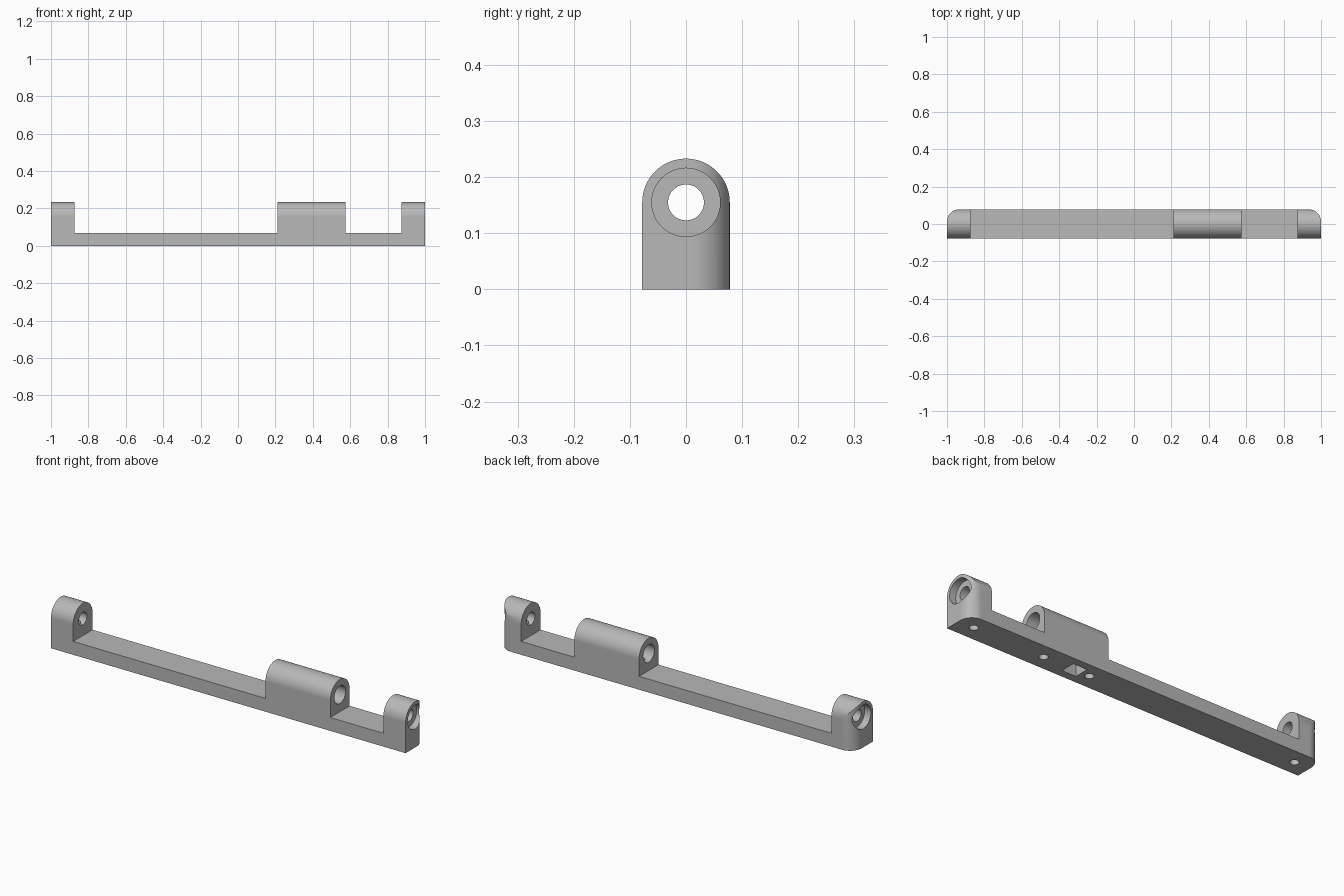
import bpy, bmesh
from math import sin, cos, pi
from mathutils import Vector

cube = bpy.data.objects.get("Cube")
if cube:
    bpy.data.objects.remove(cube, do_unlink=True)

grey = bpy.data.materials.new("light_grey")
grey.use_nodes = True
colour = (0.48, 0.48, 0.48, 1)
grey.diffuse_color = colour
grey.node_tree.nodes["Principled BSDF"].inputs["Base Color"].default_value = colour

HALF = 0.078      # half depth and radius of the rounded top
AXIS = 0.155      # height of the bore axis
CORNER = 0.065    # rounding of the rear end corners


def arc(cx, cy, r, start, end, steps=24):
    return [(cx + r * cos(start + (end - start) * i / steps),
             cy + r * sin(start + (end - start) * i / steps)) for i in range(steps + 1)]


def prism(name, outline, axis, low, high):
    """Extrude a 2D outline: (y, z) along x, or (x, y) along z."""
    bm = bmesh.new()
    place = (lambda a, b: (low, a, b)) if axis == "x" else (lambda a, b: (a, b, low))
    face = bm.faces.new([bm.verts.new(place(a, b)) for a, b in outline])
    step = Vector((high - low, 0, 0) if axis == "x" else (0, 0, high - low))
    top = bmesh.ops.extrude_face_region(bm, geom=[face])["geom"]
    bmesh.ops.translate(bm, vec=step, verts=[v for v in top if isinstance(v, bmesh.types.BMVert)])
    bmesh.ops.recalc_face_normals(bm, faces=bm.faces)
    mesh = bpy.data.meshes.new(name)
    bm.to_mesh(mesh)
    bm.free()
    mesh.materials.append(grey)
    obj = bpy.data.objects.new(name, mesh)
    bpy.context.collection.objects.link(obj)
    return obj


def combine(cutter, operation="DIFFERENCE"):
    """Apply a boolean to the bracket and remove the cutter."""
    cutter.hide_render = True
    mod = bracket.modifiers.new(cutter.name, "BOOLEAN")
    mod.operation, mod.object, mod.solver = operation, cutter, "EXACT"
    bpy.context.view_layer.objects.active = bracket
    bpy.ops.object.modifier_apply(modifier=mod.name)
    bpy.data.objects.remove(cutter, do_unlink=True)


def circle(cx, cy, r):
    return arc(cx, cy, r, 0, 2 * pi, 48)[:-1]


def rect(x0, x1, y0, y1):
    return [(x0, y0), (x1, y0), (x1, y1), (x0, y1)]


# Round-topped bar over the whole length
bracket = prism("hinge_bracket", [(-HALF, 0), (HALF, 0)] + arc(0, AXIS, HALF, 0, pi, 48),
                "x", -1.1, 1.1)

# Plan outline with rounded rear corners
plan = [(-1, -0.2), (1, -0.2)]
plan += arc(1 - CORNER, HALF - CORNER, CORNER, 0, pi / 2)
plan += arc(CORNER - 1, HALF - CORNER, CORNER, pi / 2, pi)
combine(prism("plan", plan, "z", -0.1, 0.4), "INTERSECT")

# Gaps that leave the low strip between the three knuckles
for x0, x1 in ((-0.875, 0.21), (0.575, 0.875)):
    combine(prism("gap", rect(x0, x1, -0.2, 0.2), "z", 0.068, 0.4))

# Wide bore in the middle knuckle, narrow bores and counterbores in the end ones
combine(prism("middle_bore", circle(0, AXIS, 0.045), "x", 0.19, 0.6))
for side in (-1, 1):
    for name, r, inner in (("end_bore", 0.032, 0.85), ("counterbore", 0.061, 0.965)):
        low, high = sorted((side * inner, side * 1.1))
        combine(prism(name, circle(0, AXIS, r), "x", low, high))

# Screw holes and square pocket from below, reaching the bores
for x in (-0.914, 0.256, 0.516, 0.914):
    combine(prism("screw_hole", circle(x, 0, 0.021), "z", -0.1, AXIS))
combine(prism("pocket", rect(0.30, 0.378, -0.038, 0.038), "z", -0.1, AXIS))

# Smooth the curved faces, keep the edges crisp
bpy.ops.object.select_all(action="DESELECT")
bracket.select_set(True)
bpy.context.view_layer.objects.active = bracket
bpy.ops.object.shade_smooth_by_angle(angle=pi / 6)
bracket.modifiers.new("even_shading", "WEIGHTED_NORMAL").keep_sharp = True
